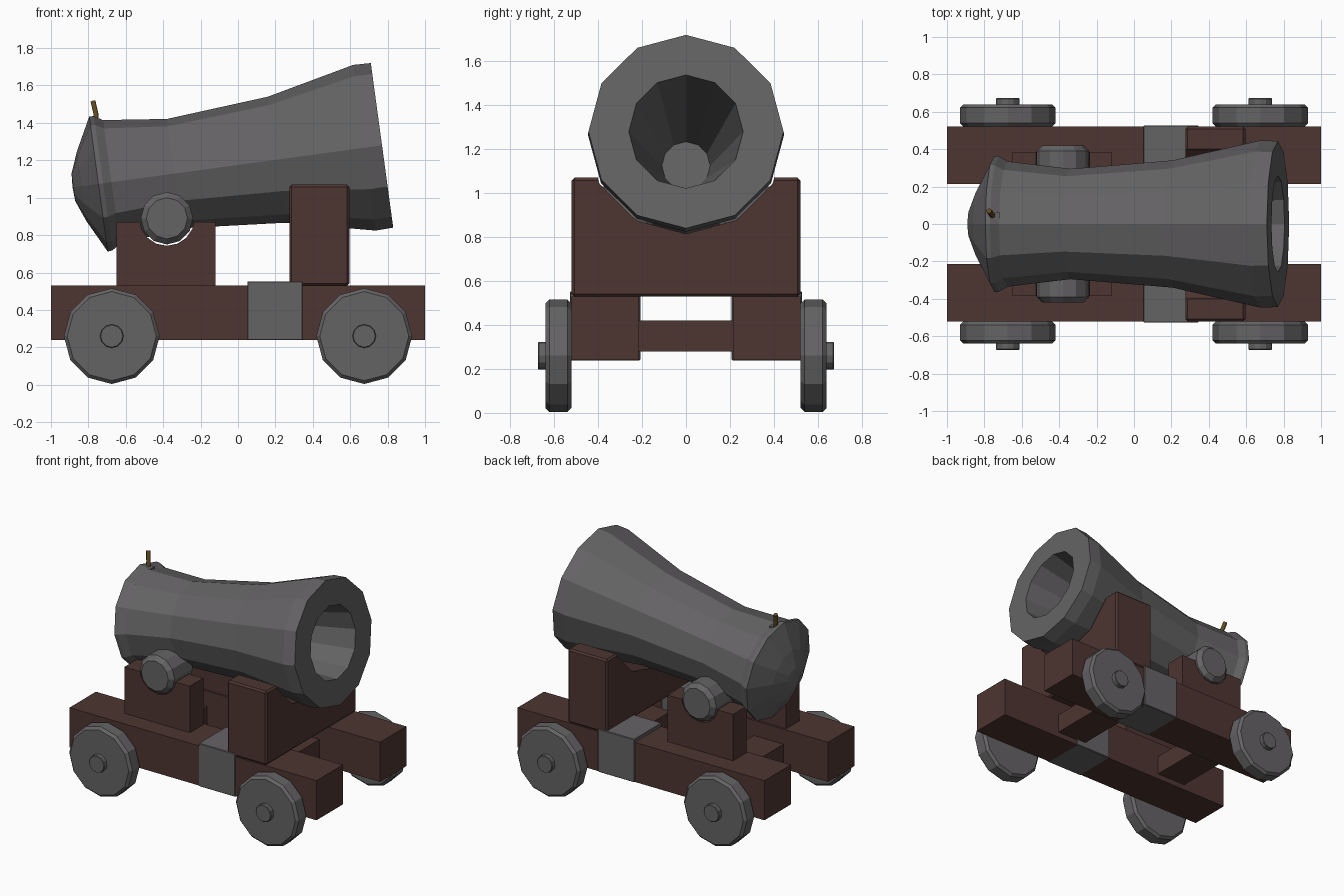
import bpy, bmesh, math
from mathutils import Matrix, Vector

if "Cube" in bpy.data.objects:
    bpy.data.objects.remove(bpy.data.objects["Cube"])


def material(name, rgb):
    m = bpy.data.materials.new(name)
    m.diffuse_color = (*rgb, 1)
    m.use_nodes = True
    m.node_tree.nodes["Principled BSDF"].inputs["Base Color"].default_value = m.diffuse_color
    return m


WOOD = material("dark_wood", (0.075, 0.036, 0.03))
IRON = material("iron", (0.13, 0.125, 0.13))
CORD = material("fuse_cord", (0.12, 0.07, 0.015))


def make(name, bm, mat):
    bmesh.ops.recalc_face_normals(bm, faces=bm.faces)
    me = bpy.data.meshes.new(name)
    bm.to_mesh(me)
    bm.free()
    ob = bpy.data.objects.new(name, me)
    bpy.context.collection.objects.link(ob)
    if mat:
        me.materials.append(mat)
    return ob


def box(name, x, y, z, mat=WOOD, bevel=0):
    bm = bmesh.new()
    bmesh.ops.create_cube(bm, size=1)
    for v in bm.verts:
        v.co = [(r[0] + r[1]) / 2 + c * (r[1] - r[0]) for c, r in zip(v.co, (x, y, z))]
    if bevel:
        bmesh.ops.bevel(bm, geom=bm.edges[:], offset=bevel, segments=1, affect='EDGES')
    return make(name, bm, mat)


def lathe(name, profile, matrix, mat=IRON, sides=12):
    """Revolve (distance, radius) points around local z; radius 0 makes a pole."""
    bm = bmesh.new()
    rings = []
    for d, r in profile:
        n = sides if r else 1
        rings.append([bm.verts.new((r * math.cos(math.tau * i / sides),
                                    r * math.sin(math.tau * i / sides), d)) for i in range(n)])
    for a, b in zip(rings, rings[1:]):
        for i in range(sides):
            j = (i + 1) % sides
            quad = [a[i % len(a)], a[j % len(a)], b[j % len(b)], b[i % len(b)]]
            bm.faces.new(list(dict.fromkeys(quad)))
    bm.transform(matrix)
    return make(name, bm, mat)


def along(axis, origin):
    return Matrix.Translation(origin) @ Vector(axis).to_track_quat('Z', 'Y').to_matrix().to_4x4()


def disc(name, x, z, y0, y1, r, bevel, side, mat=IRON, sides=12):
    """Chamfered cylinder lying along y."""
    prof = [(y0, 0), (y0, r - bevel), (y0 + bevel, r), (y1 - bevel, r), (y1, r - bevel), (y1, 0)]
    return lathe(name, prof, along((0, side, 0), (x, 0, z)), mat, sides)


def cut(ob, cutter):
    m = ob.modifiers.new("notch", 'BOOLEAN')
    m.object = cutter
    m.solver = 'EXACT'
    cutter.hide_render = True
    cutter.hide_set(True)


# barrel with dished bore and domed breech, tilted up
tilt = math.radians(7.75)
barrel_matrix = along((math.cos(tilt), 0, math.sin(tilt)), (0.77, 0, 1.28))
lathe("barrel", [(-1.67, 0), (-1.665, 0.075), (-1.62, 0.19), (-1.545, 0.335), (-1.53, 0.365),
                 (-1.505, 0.362), (-1.46, 0.335), (-1.12, 0.295), (-0.57, 0.34), (-0.095, 0.447),
                 (0, 0.444), (0, 0.26), (-1.15, 0.11), (-1.15, 0)], barrel_matrix)

# touch hole and fuse
box("touch_hole", (-0.78, -0.72), (0.005, 0.065), (1.36, 1.415), IRON)
curve = bpy.data.curves.new("fuse", 'CURVE')
curve.dimensions = '3D'
curve.bevel_depth = 0.015
curve.bevel_resolution = 1
curve.use_fill_caps = True
sp = curve.splines.new('POLY')
path = [(-0.755, 0.04, 1.38), (-0.76, 0.05, 1.45), (-0.775, 0.07, 1.515)]
sp.points.add(len(path) - 1)
for p, co in zip(sp.points, path):
    p.co = (*co, 1)
curve.materials.append(CORD)
bpy.context.collection.objects.link(bpy.data.objects.new("fuse", curve))

# front support, hollowed for the barrel
support = box("front_support", (0.275, 0.595), (-0.52, 0.52), (0.53, 1.07), WOOD, 0.012)
cut(support, lathe("support_cutter", [(-0.2, 0), (-0.2, 0.455), (1.2, 0.455), (1.2, 0)],
                   along((1, 0, 0), (0, 0, 1.27)), None))

# cross beams joining the rails
for name, x in (("rear_cross_beam", (-0.64, -0.40)), ("front_cross_beam", (0.27, 0.51))):
    box(name, x, (-0.22, 0.22), (0.28, 0.42))

# parts repeated on both sides
trunnion_cutter = disc("trunnion_cutter", -0.38, 0.89, -0.6, 0.6, 0.147, 0.001, 1, None, 16)
for side, label in ((-1, "right"), (1, "left")):
    def span(a, b):
        return tuple(sorted((a * side, b * side)))

    box(f"{label}_rail", (-1, 1), span(0.215, 0.52), (0.24, 0.53))
    box(f"{label}_iron_strap", (0.05, 0.345), span(0.208, 0.527), (0.238, 0.553), IRON, 0.004)
    cheek = box(f"{label}_cheek", (-0.65, -0.12), span(0.23, 0.385), (0.525, 0.87))
    cut(cheek, trunnion_cutter)
    disc(f"{label}_trunnion", -0.38, 0.89, 0.15, 0.42, 0.14, 0.03, side)
    for x, end in ((-0.675, "rear"), (0.675, "front")):
        disc(f"{end}_{label}_wheel", x, 0.26, 0.522, 0.64, 0.256, 0.018, side)
        disc(f"{end}_{label}_hub", x, 0.26, 0.53, 0.673, 0.063, 0.004, side)
